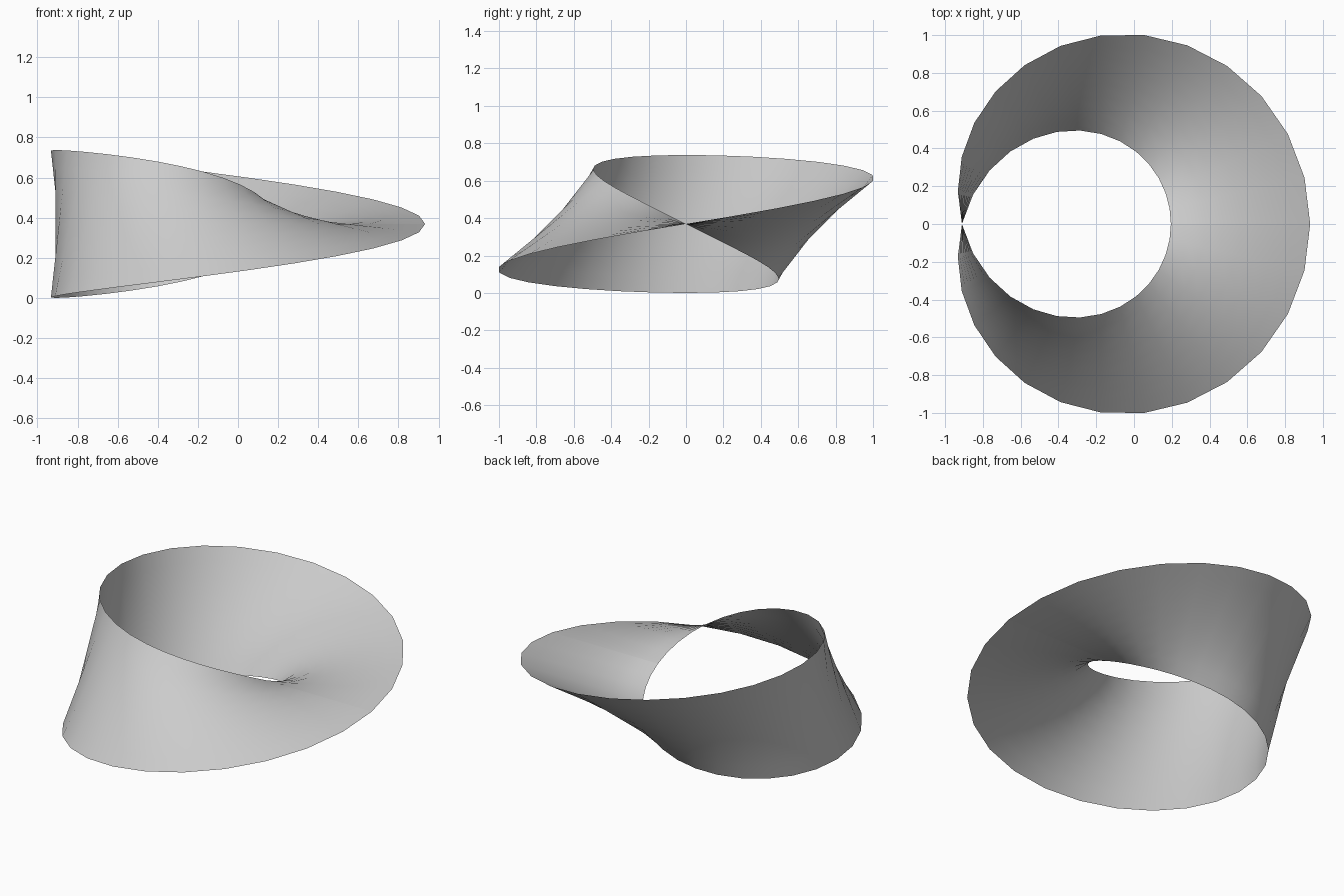
import bpy
import bmesh
from math import sin, cos, tau

if "Cube" in bpy.data.objects:
    bpy.data.objects.remove(bpy.data.objects["Cube"])

SEGMENTS = 28      # steps around the loop
STRIPS = 8         # steps across the band
RADIUS = 0.7375    # centre line radius
HALF = RADIUS / 2  # half width of the band
OFFSET_X = -0.1735 # centres the lopsided outline on x = 0

bm = bmesh.new()

# Cross-section rows: flat at +x, making half a turn around the loop.
# The last row meets the first one flipped, so it is kept as its own seam.
rows = []
for i in range(SEGMENTS + 1):
    a = tau * i / SEGMENTS
    row = []
    for j in range(STRIPS + 1):
        s = HALF * (2 * j / STRIPS - 1)
        r = RADIUS + s * cos(a / 2)
        row.append(bm.verts.new((OFFSET_X + r * cos(a), r * sin(a), HALF + s * sin(a / 2))))
    rows.append(row)

# Skin between neighbouring rows
for p, q in zip(rows, rows[1:]):
    for j in range(STRIPS):
        bm.faces.new((p[j], p[j + 1], q[j + 1], q[j])).smooth = True

mesh = bpy.data.meshes.new("twisted_band")
bm.to_mesh(mesh)
bm.free()
band = bpy.data.objects.new("twisted_band", mesh)
bpy.context.collection.objects.link(band)
